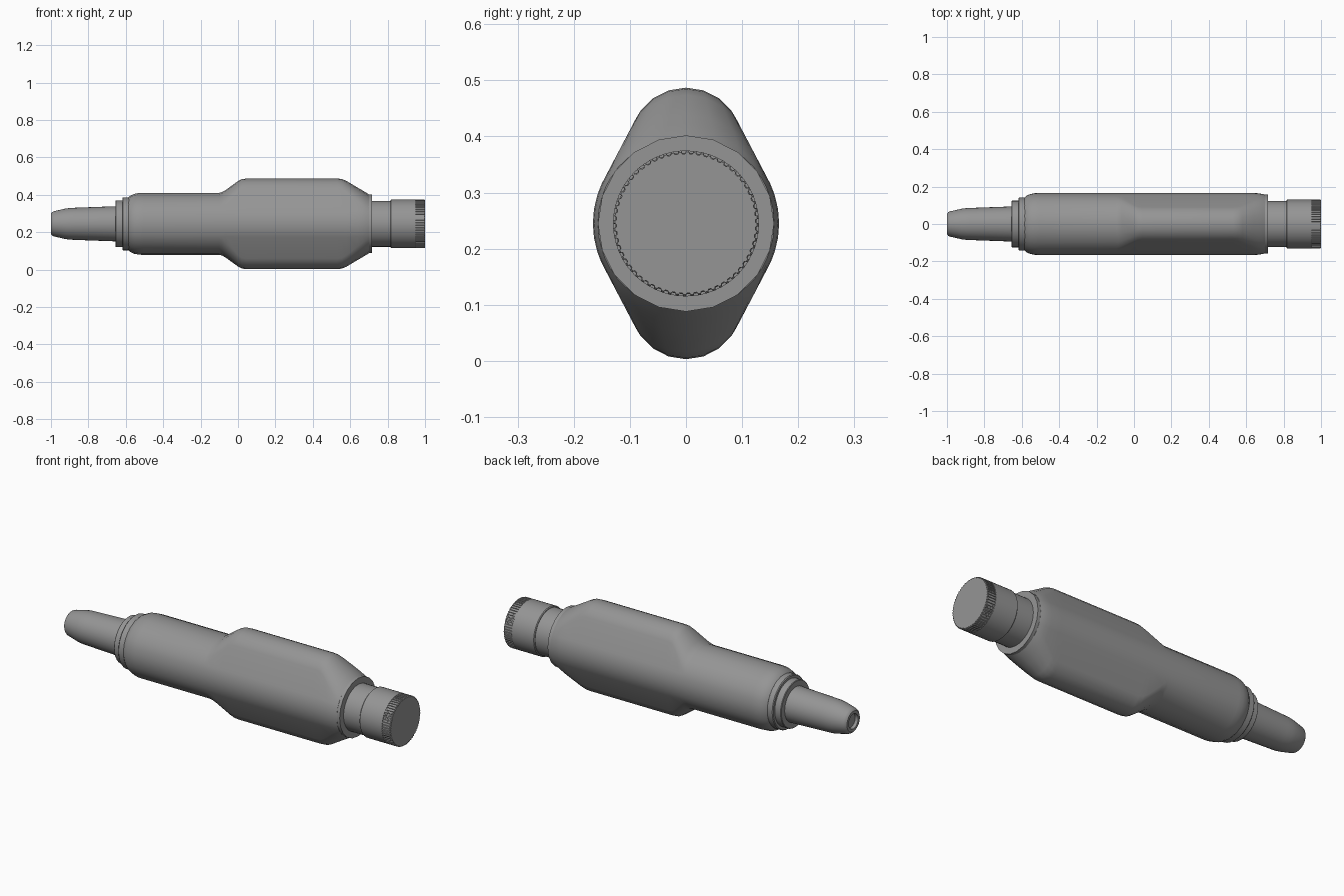
import bpy, bmesh, math
from mathutils import Vector

if "Cube" in bpy.data.objects:
    bpy.data.objects.remove(bpy.data.objects["Cube"])

ZC = 0.245  # height of the long axis

grey = bpy.data.materials.new("mid_grey")
grey.diffuse_color = (0.3, 0.3, 0.3, 1)
grey.use_nodes = True
grey.node_tree.nodes["Principled BSDF"].inputs["Base Color"].default_value = grey.diffuse_color


def loft(name, rings, sharp=35):
    """Skin a list of equal-length vertex rings and cap both ends."""
    bm = bmesh.new()
    loops = [[bm.verts.new(p) for p in ring] for ring in rings]
    n = len(loops[0])
    for a, b in zip(loops, loops[1:]):
        for i in range(n):
            j = (i + 1) % n
            bm.faces.new((a[i], a[j], b[j], b[i]))
    bm.faces.new(loops[0])
    bm.faces.new(loops[-1])
    bmesh.ops.recalc_face_normals(bm, faces=bm.faces)
    mesh = bpy.data.meshes.new(name)
    bm.to_mesh(mesh)
    bm.free()
    mesh.materials.append(grey)
    obj = bpy.data.objects.new(name, mesh)
    bpy.context.collection.objects.link(obj)
    bpy.ops.object.select_all(action='DESELECT')
    obj.select_set(True)
    bpy.context.view_layer.objects.active = obj
    bpy.ops.object.shade_smooth_by_angle(angle=math.radians(sharp))
    return obj


def turned(name, profile, n=40):
    """Turn a profile of (x, radius) around the long axis."""
    rings = []
    for x, r in profile:
        rings.append([(x, r * math.sin(2 * math.pi * i / n),
                       ZC + r * math.cos(2 * math.pi * i / n)) for i in range(n)])
    return loft(name, rings)


# Body cross-sections: round at the ends, two narrower lobes in the bulge
ROUND = [0, 9, 18, 24, 30, 40, 54, 72, 90]
BULGE = [0, 9, 18, 26, 26, 36, 54, 72, 90]
R, LOBE, OFFSET = 0.166, 0.1, 0.142


def section(x, r, t):
    quarter = []
    for k, (a, b) in enumerate(zip(ROUND, BULGE)):
        a, b = math.radians(a), math.radians(b)
        circle = Vector((r * math.cos(a), r * math.sin(a)))
        if k < 4:
            lobe = Vector((r * math.cos(b), r * math.sin(b)))
        else:
            lobe = Vector((LOBE * math.cos(b), OFFSET + LOBE * math.sin(b)))
        quarter.append(circle.lerp(lobe, t))
    half = quarter + [Vector((-p.x, p.y)) for p in quarter[-2::-1]]
    full = half + [Vector((p.x, -p.y)) for p in half[-2:0:-1]]
    return [(x, p.x, ZC + p.y) for p in full]


# Main body: (x, radius, amount of bulge)
body = [(-0.585, 0.142, 0), (-0.575, 0.151, 0), (-0.555, 0.16, 0), (-0.53, 0.165, 0),
        (-0.505, R, 0), (-0.1, R, 0), (-0.085, R, 0.05), (-0.065, R, 0.2),
        (0.0, R, 0.82), (0.02, R, 0.96), (0.045, R, 1), (0.53, R, 1),
        (0.555, R, 0.97), (0.58, R, 0.83), (0.64, R, 0.36), (0.665, 0.164, 0.19),
        (0.685, 0.161, 0.07), (0.7, 0.157, 0)]
loft("body", [section(*s) for s in body])

# Rear flange and neck
turned("rear_flange", [(0.69, 0.157), (0.717, 0.157)], 20)
turned("neck", [(0.7, 0.123), (0.83, 0.123)])

# End knob with knurled rim
turned("knob", [(0.815, 0.126), (0.819, 0.13), (0.95, 0.13), (0.95, 0.126),
                (0.996, 0.126), (1.0, 0.121)], 48)
TEETH = 60
rim = []
for x, top in ((0.95, 0.13), (0.996, 0.13), (1.0, 0.127)):
    ring = []
    for i in range(TEETH * 4):
        r = top if i % 4 < 2 else 0.124
        a = 2 * math.pi * (i + (0.5 if i % 2 else 0)) / (TEETH * 4)
        ring.append((x, r * math.sin(a), ZC + r * math.cos(a)))
    rim.append(ring)
loft("knurled_rim", rim, 20)

# Stepped front collars
turned("front_collar_large", [(-0.618, 0.138), (-0.614, 0.142), (-0.575, 0.142)], 32)
turned("front_collar_small", [(-0.655, 0.122), (-0.652, 0.125), (-0.61, 0.125)], 32)

# Tapered nozzle with a shallow recess in its tip
turned("nozzle", [(-0.985, 0.036), (-1.0, 0.04), (-1.0, 0.055), (-0.993, 0.063),
                  (-0.985, 0.067), (-0.925, 0.081), (-0.9, 0.0845), (-0.87, 0.086),
                  (-0.65, 0.094)], 32)
